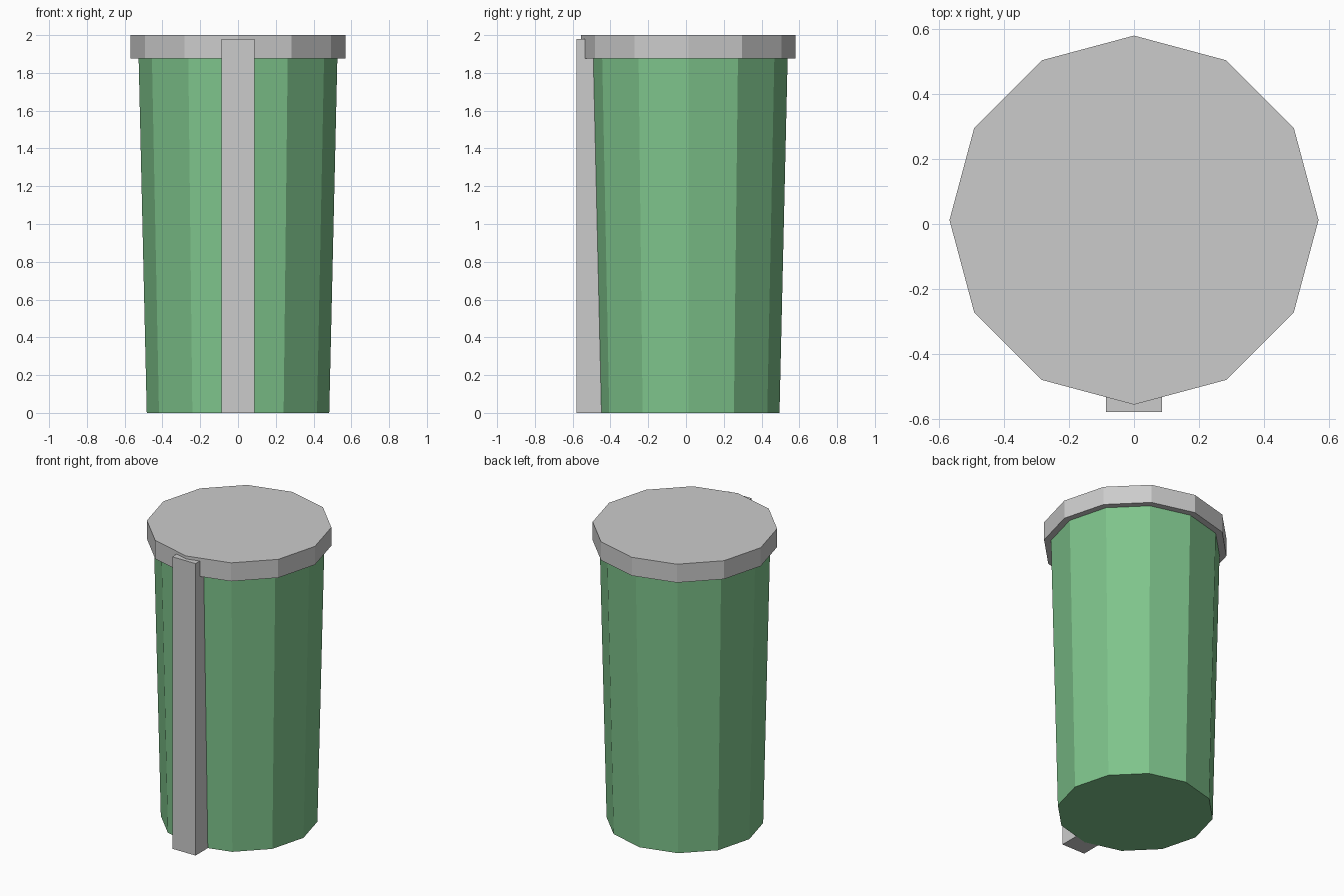
import bpy

if "Cube" in bpy.data.objects:
    bpy.data.objects.remove(bpy.data.objects["Cube"])

CENTRE_Y = 0.012
SIDES = 12


def tapered_drum(name, r_bottom, r_top, z0, z1):
    bpy.ops.mesh.primitive_cone_add(
        vertices=SIDES, radius1=r_bottom, radius2=r_top, depth=z1 - z0,
        location=(0, CENTRE_Y, (z0 + z1) / 2))
    obj = bpy.context.object
    obj.name = name
    return obj


def box(name, x0, x1, y0, y1, z0, z1):
    bpy.ops.mesh.primitive_cube_add(
        size=1, location=((x0 + x1) / 2, (y0 + y1) / 2, (z0 + z1) / 2))
    obj = bpy.context.object
    obj.name = name
    obj.scale = (x1 - x0, y1 - y0, z1 - z0)
    bpy.ops.object.transform_apply(location=False, rotation=False, scale=True)
    return obj


# Green tapered bin body
body = tapered_drum("bin_body", 0.483, 0.526, 0, 1.875)
green = bpy.data.materials.new("green")
green.diffuse_color = (0.21, 0.55, 0.26, 1)
green.use_nodes = True
green.node_tree.nodes["Principled BSDF"].inputs["Base Color"].default_value = green.diffuse_color
body.data.materials.append(green)

# Flat overhanging lid
tapered_drum("lid", 0.569, 0.569, 1.875, 2.0)

# Upright support post at the front, sunk slightly into the body
box("support_post", -0.087, 0.087, -0.58, -0.42, 0, 1.98)
